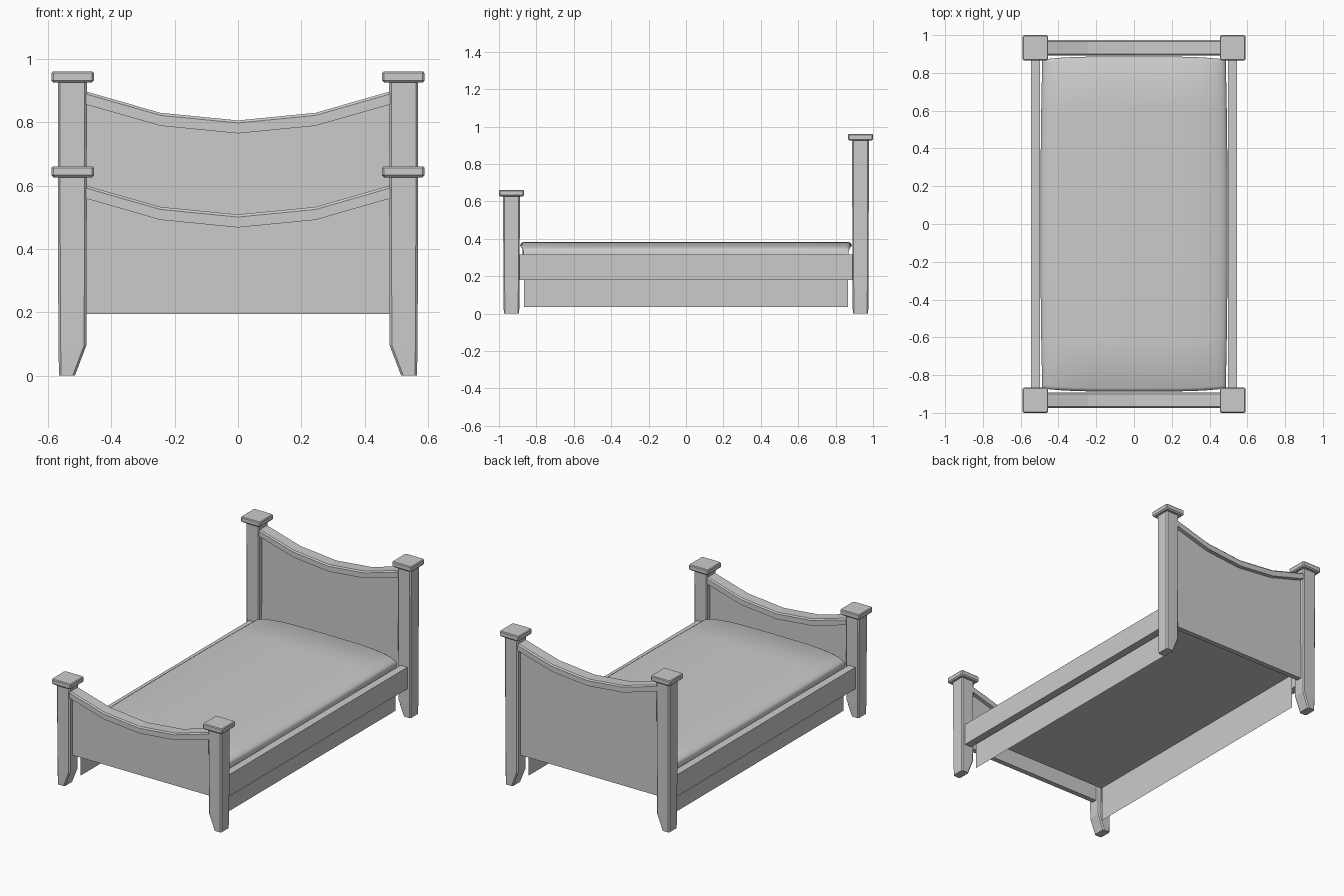
import bpy, bmesh, math

if "Cube" in bpy.data.objects:
    bpy.data.objects.remove(bpy.data.objects["Cube"])


def finish(name, bm, smooth=False):
    bmesh.ops.recalc_face_normals(bm, faces=bm.faces)
    me = bpy.data.meshes.new(name)
    bm.to_mesh(me)
    bm.free()
    ob = bpy.data.objects.new(name, me)
    bpy.context.collection.objects.link(ob)
    if smooth:
        bpy.ops.object.select_all(action='DESELECT')
        ob.select_set(True)
        bpy.context.view_layer.objects.active = ob
        bpy.ops.object.shade_smooth_by_angle(angle=math.radians(40))
    return ob


def loft(name, rings, **kw):
    """Skin a stack of matching vertex rings and close both ends."""
    bm = bmesh.new()
    vs = [[bm.verts.new(p) for p in r] for r in rings]
    n = len(vs[0])
    for a, b in zip(vs, vs[1:]):
        for i in range(n):
            j = (i + 1) % n
            bm.faces.new((a[i], a[j], b[j], b[i]))
    bm.faces.new(vs[0])
    bm.faces.new(vs[-1])
    return finish(name, bm, **kw)


def rect(x0, x1, y0, y1, z, c=0):
    """Rectangle ring, with chamfered corners when c is given."""
    x0, x1 = sorted((x0, x1))
    if not c:
        return [(x0, y0, z), (x1, y0, z), (x1, y1, z), (x0, y1, z)]
    return [(x0 + c, y0, z), (x1 - c, y0, z), (x1, y0 + c, z), (x1, y1 - c, z),
            (x1 - c, y1, z), (x0 + c, y1, z), (x0, y1 - c, z), (x0, y0 + c, z)]


# Sagging top edge shared by headboard and footboard (z relative to rail end)
SAG = [(-.482, 0), (-.245, -.068), (0, -.092), (.245, -.068), (.482, 0)]


def board(name, yc, rail_z, post_top, cap_top):
    # Panel with sagging top
    outline = [(x, rail_z + z - .025) for x, z in SAG] + [(.482, .195), (-.482, .195)]
    loft(name + "_panel", [[(x, yc + d, z) for x, z in outline] for d in (-.016, .016)])
    # Curved top rail
    loft(name + "_top_rail", [
        [(x, yc - .041, rail_z + z - .041), (x, yc + .041, rail_z + z - .041),
         (x, yc + .041, rail_z + z - .008), (x, yc + .034, rail_z + z),
         (x, yc - .034, rail_z + z), (x, yc - .041, rail_z + z - .008)] for x, z in SAG])
    for side, s in (("left", -1), ("right", 1)):
        # Post with the foot tapered on the inner side
        levels = [(0, .515, .565, .041), (.095, .479, .567, .043),
                  (post_top + .005, .477, .569, .045)]
        loft(f"{name}_{side}_post",
             [rect(s * a, s * b, yc - h, yc + h, z, .007) for z, a, b, h in levels])
        # Square cap with softened edges
        c = s * .522
        steps = [(post_top, .060), (post_top + .007, .067),
                 (cap_top - .005, .067), (cap_top, .063)]
        loft(f"{name}_{side}_cap",
             [rect(c - h, c + h, yc - h, yc + h, z, .006) for z, h in steps])


board("headboard", .933, .898, .925, .96)
board("footboard", -.933, .601, .626, .661)

for side, s in (("left", -1), ("right", 1)):
    # Side rail
    loft(side + "_side_rail",
         [rect(s * .498, s * .546, -.895, .895, z) for z in (.18, .315)])
    # Thin single-sheet skirt beneath it
    bm = bmesh.new()
    bm.faces.new([bm.verts.new((s * .48, y, z)) for y, z in
                  ((-.865, .035), (.865, .035), (.865, .27), (-.865, .27))])
    finish(side + "_skirt", bm)

# Mattress: crowned cross-section swept along y, with bulging sides and ends
N = 16
BASE, SIDE_Z, TOP = .255, .335, .384
section = [(-1, BASE, 0)]
for i in range(N + 1):
    a = -math.pi / 2 + math.pi * i / N
    u = math.copysign(abs(math.sin(a)) ** .5, a) if i != N // 2 else 0
    section.append((u, SIDE_Z, math.cos(a)))
section.append((1, BASE, 0))


def ring(t, drop):
    w = .486 + .010 * (1 - t * t)
    return [(u * w, t * (.870 + .017 * (1 - u ** 4)), z + crown * (TOP - SIDE_Z - drop))
            for u, z, crown in section]


stations = [(1, .022), (.994, .008), (.98, 0), (.7, 0), (.35, 0)]
rings = [ring(-t, d) for t, d in stations] + [ring(0, 0)]
rings += [ring(t, d) for t, d in reversed(stations)]
loft("mattress", rings, smooth=True)
